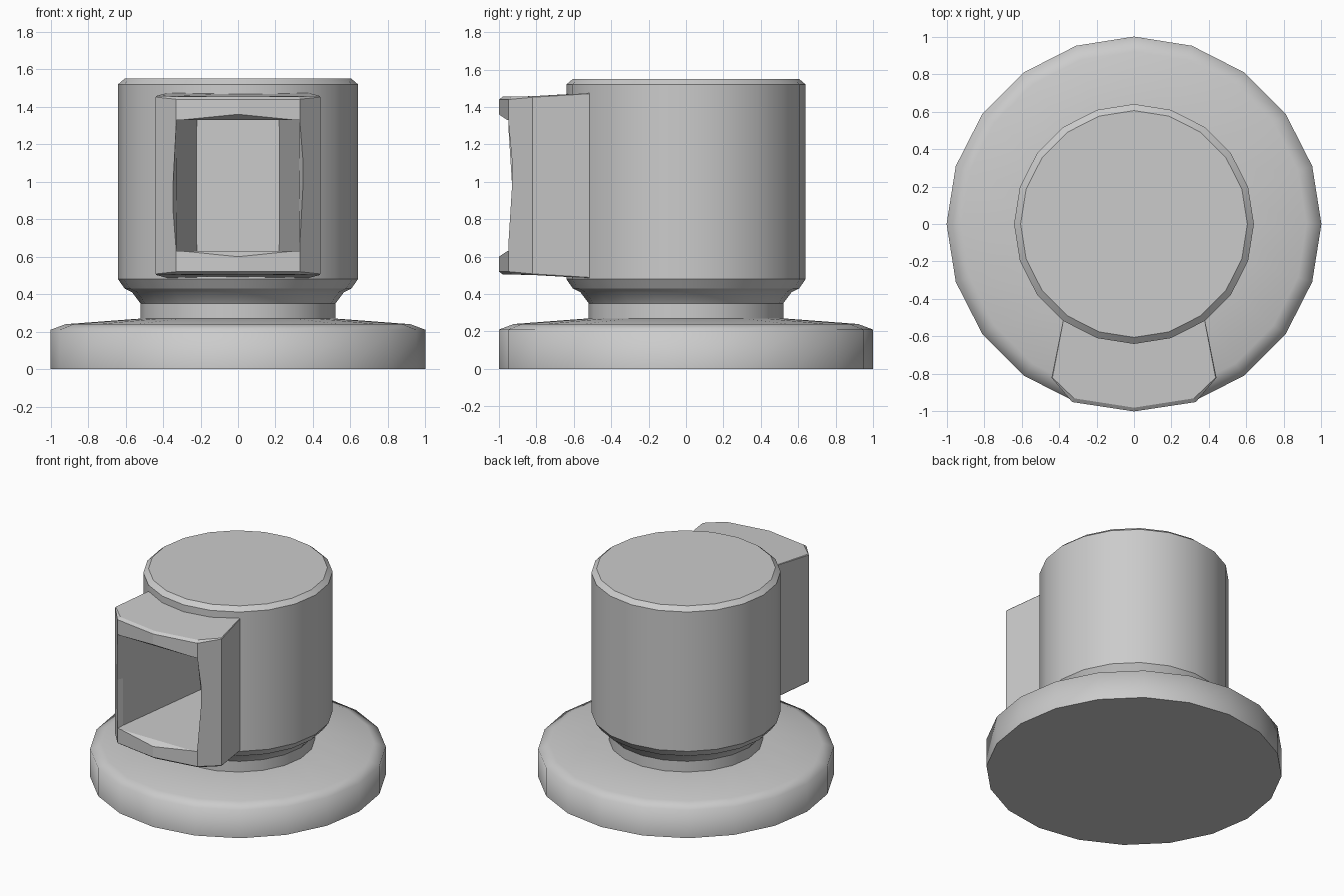
import bpy, bmesh, math

if "Cube" in bpy.data.objects:
    bpy.data.objects.remove(bpy.data.objects["Cube"], do_unlink=True)

SIDES = 20
MID = 0.98  # height of the middle of the hood

grey = bpy.data.materials.new("plain_grey")
grey.use_nodes = True
colour = (0.6, 0.6, 0.6, 1)
grey.diffuse_color = colour
grey.node_tree.nodes["Principled BSDF"].inputs["Base Color"].default_value = colour


def loft(name, rings):
    """Closed solid through a list of equally long rings."""
    bm = bmesh.new()
    loops = [[bm.verts.new(p) for p in ring] for ring in rings]
    n = len(loops[0])
    for a, b in zip(loops, loops[1:]):
        for i in range(n):
            j = (i + 1) % n
            bm.faces.new((a[i], a[j], b[j], b[i]))
    bm.faces.new(loops[0][::-1])
    bm.faces.new(loops[-1])
    bmesh.ops.recalc_face_normals(bm, faces=bm.faces)
    mesh = bpy.data.meshes.new(name)
    bm.to_mesh(mesh)
    bm.free()
    mesh.materials.append(grey)
    obj = bpy.data.objects.new(name, mesh)
    bpy.context.collection.objects.link(obj)
    return obj


def lathe(name, profile):
    turn = [math.tau * i / SIDES for i in range(SIDES)]
    return loft(name, [[(r * math.cos(t), r * math.sin(t), z) for t in turn]
                       for r, z in profile])


def activate(obj):
    bpy.ops.object.select_all(action='DESELECT')
    obj.select_set(True)
    bpy.context.view_layer.objects.active = obj


def subtract(obj, tool):
    activate(obj)
    mod = obj.modifiers.new("cut", 'BOOLEAN')
    mod.operation = 'DIFFERENCE'
    mod.solver = 'EXACT'
    mod.object = tool
    bpy.ops.object.modifier_apply(modifier=mod.name)


def smooth(obj, degrees):
    activate(obj)
    bpy.ops.object.shade_smooth_by_angle(angle=math.radians(degrees))


# Round foot with a softly rounded rim
base = lathe("base_disc", [(1, 0), (1, 0.21), (0.92, 0.24), (0.52, 0.27)])

# Drum body on a flared neck
body = lathe("drum_body", [(0.52, 0.25), (0.52, 0.35), (0.565, 0.41), (0.605, 0.43),
                           (0.64, 0.48), (0.64, 1.52), (0.605, 1.55)])


# Hood: half plan of (x, y, half height), mirrored across x and z
def hood_ring(half, sign):
    left = [(-x, y, h) for x, y, h in reversed(half) if x > 0]
    return [(x, y, MID + sign * h) for x, y, h in half + left]


cap = [(0.355, -0.4, 0.5), (0.435, -0.82, 0.478), (0.32, -0.93, 0.475), (0, -0.98, 0.475)]
wall = [(0.356, -0.4, 0.498), (0.44, -0.82, 0.472), (0.33, -0.95, 0.46), (0, -1, 0.46)]
hood = loft("hood", [hood_ring(cap, -1), hood_ring(wall, -1),
                     hood_ring(wall, 1), hood_ring(cap, 1)])


# Tunnel cutter with a flared mouth: y, corner half width, middle half width, half height
def tunnel_ring(y, w, m, h):
    return [(w, y, MID - h), (m, y, MID), (w, y, MID + h),
            (-w, y, MID + h), (-m, y, MID), (-w, y, MID - h)]


stations = [(-1.03, 0.335, 0.375, 0.4), (-0.955, 0.33, 0.36, 0.35),
            (-0.89, 0.325, 0.326, 0.35), (-0.1, 0.22, 0.221, 0.35)]
cutter = loft("tunnel_cutter", [tunnel_ring(*s) for s in stations])
cutter.hide_render = True

subtract(hood, body)
subtract(hood, cutter)
subtract(body, cutter)
bpy.data.objects.remove(cutter, do_unlink=True)

smooth(base, 75)
smooth(body, 28)
